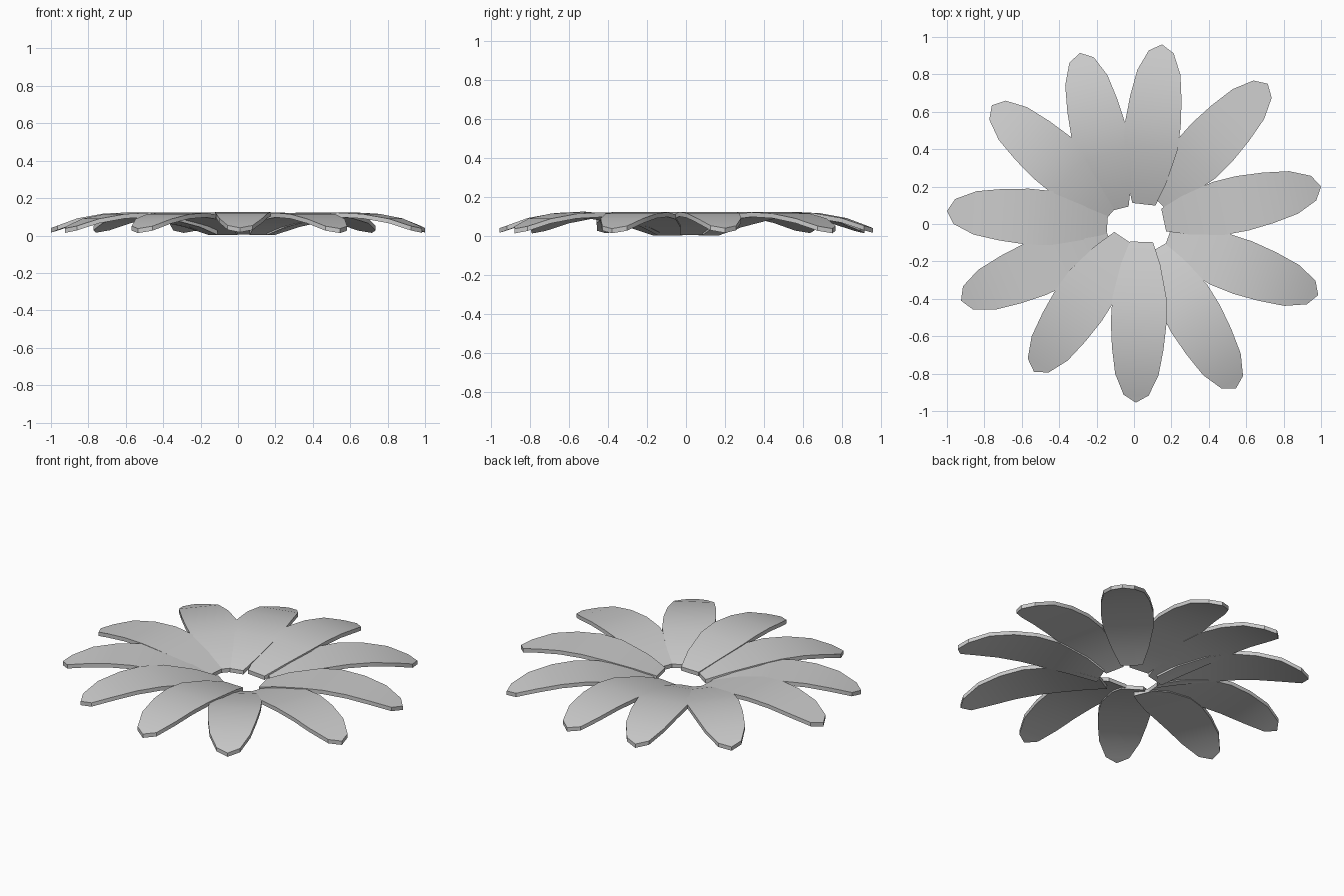
import bpy, bmesh, math
from mathutils import Matrix

if "Cube" in bpy.data.objects:
    bpy.data.objects.remove(bpy.data.objects["Cube"])

# Petal stations: distance from base, half width, top height
STATIONS = [(0.00, 0.062, 0.026), (0.12, 0.105, 0.068), (0.30, 0.145, 0.109),
            (0.43, 0.149, 0.121), (0.57, 0.138, 0.114), (0.71, 0.116, 0.089),
            (0.82, 0.067, 0.050), (0.86, 0.000, 0.037)]
THICK = 0.024
LENGTH = 0.86

# Tip x, tip y, direction in degrees, small height offset for the overlaps
PETALS = [(0.15, 0.96, 83.5, 0.003), (-0.29, 0.915, 103.5, 0.001), (-0.76, 0.635, 139, 0.002),
          (-1.0, 0.07, 176, 0.003), (-0.925, -0.41, 203, 0.001), (-0.535, -0.79, 236, 0.0),
          (0.01, -0.955, 268, 0.004), (0.545, -0.88, 300, 0.0), (0.985, -0.38, 340, 0.001),
          (1.0, 0.20, 12, 0.003), (0.715, 0.75, 46.5, 0.001)]


def make_petal(name, tip_x, tip_y, angle, lift):
    bm = bmesh.new()
    rings = []
    for s, w, z in STATIONS:
        x = s - LENGTH
        rings.append([bm.verts.new(p) for p in
                      ((x, w, z), (x, -w, z), (x, -w, z - THICK), (x, w, z - THICK))])
    for a, b in zip(rings, rings[1:]):
        for i in range(4):
            j = (i + 1) % 4
            bm.faces.new((a[i], a[j], b[j], b[i]))
    bm.faces.new(rings[0])
    # the last ring collapses to the pointed tip
    bmesh.ops.remove_doubles(bm, verts=bm.verts[:], dist=1e-5)
    bmesh.ops.recalc_face_normals(bm, faces=bm.faces[:])
    bm.transform(Matrix.Translation((tip_x, tip_y, lift)) @
                 Matrix.Rotation(math.radians(angle), 4, 'Z'))
    me = bpy.data.meshes.new(name)
    bm.to_mesh(me)
    bm.free()
    ob = bpy.data.objects.new(name, me)
    bpy.context.collection.objects.link(ob)
    return ob


# Ring of drooping petals
petals = [make_petal(f"petal_{i + 1}", *p) for i, p in enumerate(PETALS)]
for ob in petals:
    ob.select_set(True)
bpy.context.view_layer.objects.active = petals[0]
bpy.ops.object.shade_smooth_by_angle(angle=math.radians(35))
